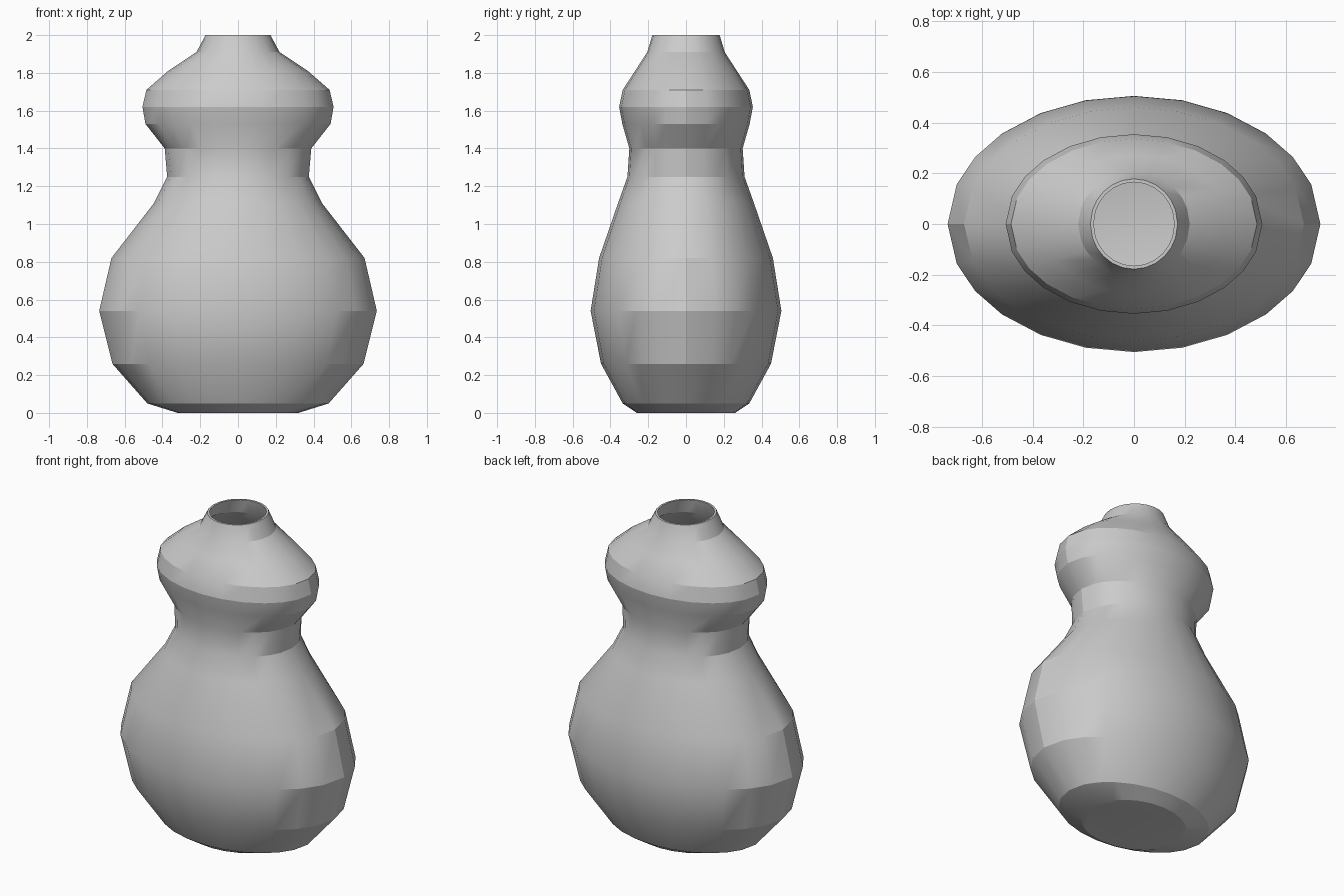
import bpy, bmesh, math

cube = bpy.data.objects.get("Cube")
if cube:
    bpy.data.objects.remove(cube, do_unlink=True)

clay = bpy.data.materials.new("grey clay")
clay.use_nodes = True
GREY = (0.6, 0.6, 0.6, 1)
clay.diffuse_color = GREY
clay.node_tree.nodes["Principled BSDF"].inputs["Base Color"].default_value = GREY

# Outer wall: height, half width, half depth
OUTER = [
    (0.0, 0.32, 0.26), (0.05, 0.48, 0.335), (0.26, 0.665, 0.45),
    (0.54, 0.735, 0.505), (0.82, 0.67, 0.46), (1.11, 0.445, 0.36),
    (1.25, 0.375, 0.31), (1.4, 0.388, 0.3), (1.53, 0.49, 0.337),
    (1.62, 0.506, 0.354), (1.71, 0.485, 0.335), (1.81, 0.37, 0.27),
    (1.91, 0.22, 0.205), (2.0, 0.172, 0.178),
]
WALL, LIP = 0.02, 0.013

# Inner wall, from the lip down to the floor
top, width, depth = OUTER[-1]
inner = [(top, width - LIP, depth - LIP)]
inner += [(max(z, WALL), w - WALL, d - WALL) for z, w, d in reversed(OUTER[:-1])]

# Angles round the oval, one quarter repeated four times by mirroring
quarter = [0, 18, 31.5, 45, 60, 75]
half = quarter + [90] + [180 - a for a in reversed(quarter[1:])]
angles = [math.radians(a) for a in half + [a + 180 for a in half]]

bm = bmesh.new()
rings = [[bm.verts.new((w * math.cos(a), d * math.sin(a), z)) for a in angles]
         for z, w, d in OUTER + inner]
n = len(angles)
for low, high in zip(rings, rings[1:]):
    for i in range(n):
        j = (i + 1) % n
        bm.faces.new((low[i], low[j], high[j], high[i]))

# Base and inside floor
bm.faces.new(list(reversed(rings[0])))
bm.faces.new(rings[-1])
bmesh.ops.recalc_face_normals(bm, faces=bm.faces)

mesh = bpy.data.meshes.new("vase")
bm.to_mesh(mesh)
bm.free()
mesh.materials.append(clay)
vase = bpy.data.objects.new("vase", mesh)
bpy.context.collection.objects.link(vase)

# Soft shading, with facets kept at the narrow ends
bpy.context.view_layer.objects.active = vase
vase.select_set(True)
bpy.ops.object.shade_smooth_by_angle(angle=math.radians(22))
